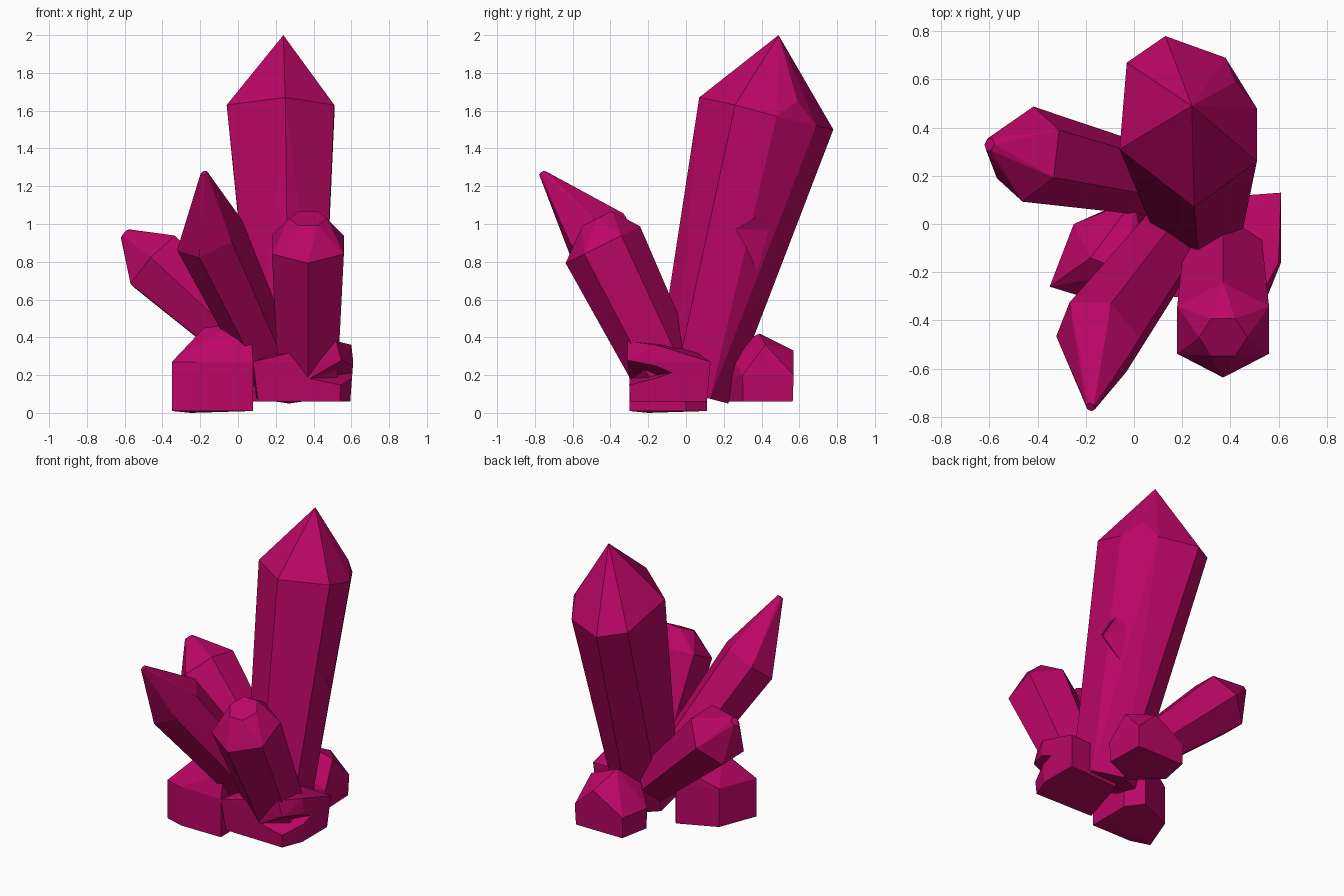
import bpy
import bmesh
from math import cos, sin, pi
from mathutils import Vector

if "Cube" in bpy.data.objects:
    bpy.data.objects.remove(bpy.data.objects["Cube"])

# Single crystal colour
magenta = bpy.data.materials.new("magenta crystal")
colour = (0.5, 0.002, 0.13, 1)
magenta.diffuse_color = colour
magenta.use_nodes = True
magenta.node_tree.nodes["Principled BSDF"].inputs["Base Color"].default_value = colour


def solid(name, points):
    """Faceted solid wrapped tightly around its corner points."""
    bm = bmesh.new()
    for point in points:
        bm.verts.new(point)
    bmesh.ops.convex_hull(bm, input=bm.verts)
    loose = [vert for vert in bm.verts if not vert.link_faces]
    bmesh.ops.delete(bm, geom=loose, context="VERTS")
    bmesh.ops.dissolve_limit(bm, angle_limit=pi / 60, verts=bm.verts, edges=bm.edges)
    bmesh.ops.recalc_face_normals(bm, faces=bm.faces)
    mesh = bpy.data.meshes.new(name)
    bm.to_mesh(mesh)
    bm.free()
    mesh.materials.append(magenta)
    obj = bpy.data.objects.new(name, mesh)
    bpy.context.collection.objects.link(obj)
    return obj


def hexagon(centre, axis, radius, turn=0):
    """Six corners square to the axis; the first one points uphill."""
    axis = Vector(axis).normalized()
    uphill = Vector((0, 0, 1))
    uphill = (uphill - axis * uphill.dot(axis)).normalized()
    across = axis.cross(uphill)
    angles = [(side + turn) * pi / 3 for side in range(6)]
    return [Vector(centre) + (uphill * cos(a) + across * sin(a)) * radius for a in angles]


def crystal(name, root, shoulder, tip, root_radius, radius, tip_radius, turn=0):
    """Six-sided shaft that widens to a shoulder, then closes to a small end."""
    axis = Vector(shoulder) - Vector(root)
    return solid(name, hexagon(root, axis, root_radius, turn)
                 + hexagon(shoulder, axis, radius, turn)
                 + hexagon(tip, axis, tip_radius, turn + 0.5))


def stone(name, outline, low, high, crown, base=1):
    """Stubby upright block with a faceted crown; its base may be drawn in."""
    rim = [Vector((x, y, high)) for x, y in outline]
    middle = sum(rim, Vector()) / len(rim)
    foot = [middle + (corner - middle) * base for corner in rim]
    for corner in foot:
        corner.z = low
    return solid(name, rim + foot + crown)


def chip(target, part, points):
    """Knock a sharp wedge out of a solid."""
    cutter = solid(part + "_cutter", points)
    cutter.hide_render = True
    cutter.hide_viewport = True
    cut = target.modifiers.new(part, "BOOLEAN")
    cut.operation = "DIFFERENCE"
    cut.solver = "EXACT"
    cut.object = cutter


# Tall main crystal with an uneven shoulder and a nick in one edge
shoulder = [(0.25, 0.07, 1.67), (0.51, 0.26, 1.63), (0.51, 0.48, 1.57), (0.42, 0.59, 1.65),
            (0.38, 0.69, 1.52), (0.13, 0.78, 1.5), (-0.03, 0.67, 1.53), (-0.06, 0.31, 1.63)]
tall = solid("tall_crystal", hexagon((0.27, 0.03, 0.1), (0, 0.26, 1), 0.2)
             + shoulder + [(0.24, 0.49, 2)])
chip(tall, "edge_nick", [(0.47, 0.26, 0.97), (0.47, 0.48, 1.1), (0.42, 0.46, 0.97),
                         (0.42, 0.38, 0.75), (0.6, 0.3, 0.97), (0.6, 0.6, 1)])

# Pointed crystal leaning forward
crystal("front_pointed_crystal", root=(0.2, 0, 0.2), shoulder=(-0.15, -0.47, 0.94),
        tip=(-0.18, -0.76, 1.27), root_radius=0.14, radius=0.19, tip_radius=0.02, turn=0.2)

# Blunt crystal leaning forward, with a small flat end
crystal("front_blunt_crystal", root=(0.37, -0.1, 0.2), shoulder=(0.37, -0.44, 0.89),
        tip=(0.37, -0.47, 1.03), root_radius=0.18, radius=0.22, tip_radius=0.1)

# Crystal leaning out to the side
crystal("side_crystal", root=(0.1, 0.17, 0.3), shoulder=(-0.44, 0.29, 0.8),
        tip=(-0.6, 0.33, 0.95), root_radius=0.14, radius=0.2, tip_radius=0.03, turn=0.65)

# Stubby stones around the foot
stone("front_base_stone",
      [(-0.35, -0.26), (-0.22, -0.3), (0.08, -0.3), (0.08, 0), (0, 0.11), (-0.25, 0)],
      low=0.01, high=0.27,
      crown=[(-0.18, -0.14, 0.45), (-0.03, -0.2, 0.47), (0.07, -0.25, 0.43),
             (0, 0.1, 0.4), (-0.25, -0.2, 0)])

side_stone = stone("side_base_stone",
                   [(0.08, -0.3), (0.55, -0.31), (0.61, -0.16), (0.61, 0.13), (0.2, 0.1)],
                   low=0.06, high=0.27, base=0.92,
                   crown=[(0.52, -0.31, 0.38), (0.6, -0.16, 0.36), (0.3, 0, 0.36)])
chip(side_stone, "front_notch", [(0.37, -0.31, 0.18), (0.7, -0.45, 0.42),
                                 (0.7, -0.4, 0.08), (0.66, -0.02, 0.22)])

stone("back_base_stone",
      [(0.08, 0.57), (0.44, 0.57), (0.45, 0.3), (0.22, 0.2), (0.04, 0.36)],
      low=0.06, high=0.2, base=0.97,
      crown=[(0.25, 0.39, 0.42), (0.42, 0.42, 0.36), (0.3, 0.57, 0.33), (0.2, 0.22, 0.34)])
